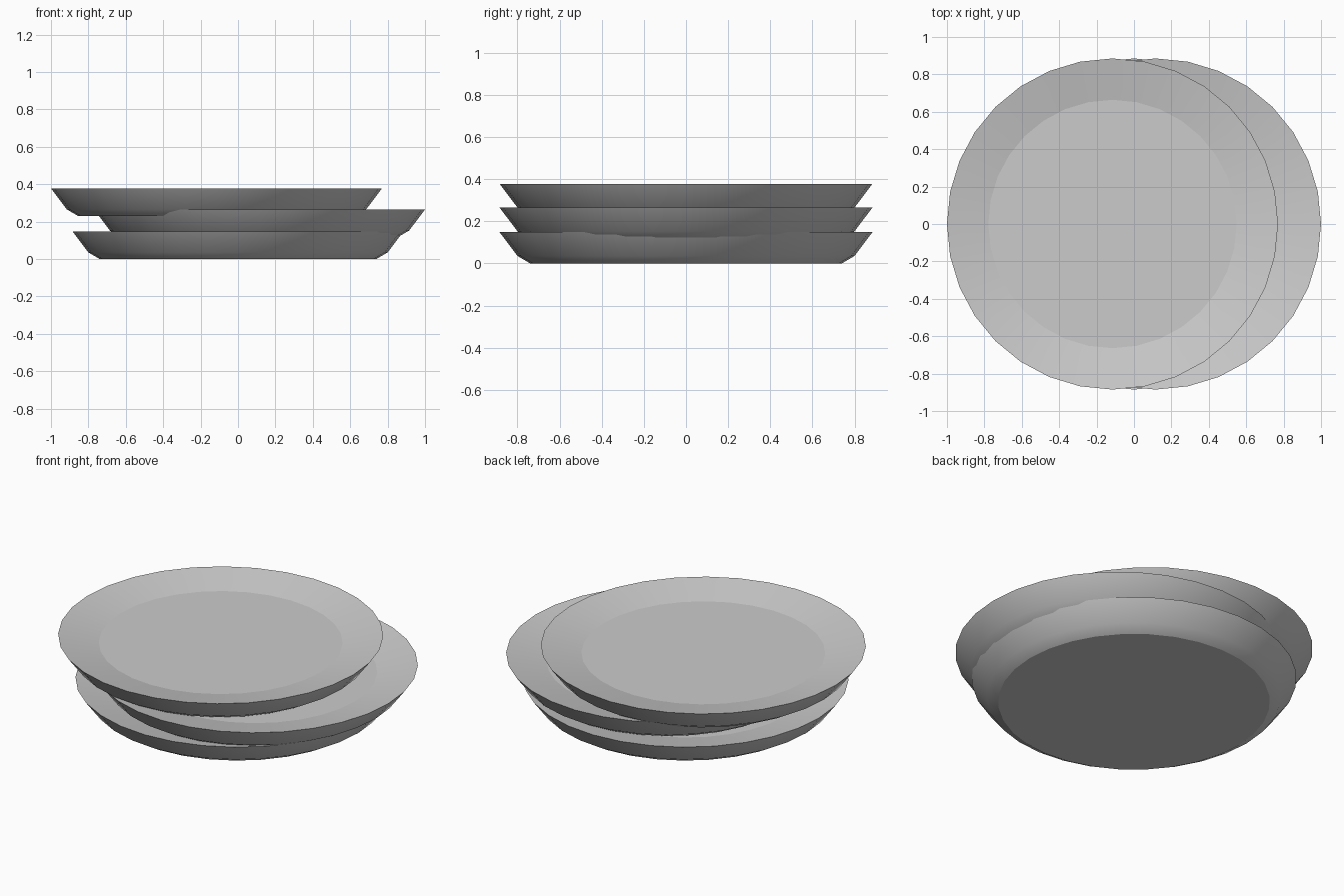
import bpy, bmesh, math

if "Cube" in bpy.data.objects:
    bpy.data.objects.remove(bpy.data.objects["Cube"])

SIDES = 32
# Plate outline (radius, height): base, foot bevel, rim, inner floor
PROFILE = [(0.74, 0.0), (0.80, 0.035), (0.885, 0.148), (0.664, 0.103)]
SHARP_RINGS = {0, 2, 3}


def plate(name, x, z):
    bm = bmesh.new()
    rings = []
    for r, h in PROFILE:
        rings.append([bm.verts.new((r * math.cos(math.tau * i / SIDES),
                                    r * math.sin(math.tau * i / SIDES), h))
                      for i in range(SIDES)])
    # Walls between neighbouring rings
    for a, b in zip(rings, rings[1:]):
        for i in range(SIDES):
            j = (i + 1) % SIDES
            bm.faces.new((a[i], a[j], b[j], b[i]))
    # Base and floor discs
    bm.faces.new(rings[0][::-1])
    bm.faces.new(rings[-1])
    for f in bm.faces:
        f.smooth = True
    # Crisp base, rim and floor edges
    for k in SHARP_RINGS:
        for i in range(SIDES):
            bm.edges.get((rings[k][i], rings[k][(i + 1) % SIDES])).smooth = False
    mesh = bpy.data.meshes.new(name)
    bm.to_mesh(mesh)
    bm.free()
    obj = bpy.data.objects.new(name, mesh)
    obj.location = (x, 0, z)
    bpy.context.collection.objects.link(obj)


# Loose stack of three plates
plate("bottom_plate", 0.0, 0.0)
plate("middle_plate", 0.115, 0.117)
plate("top_plate", -0.115, 0.23)
